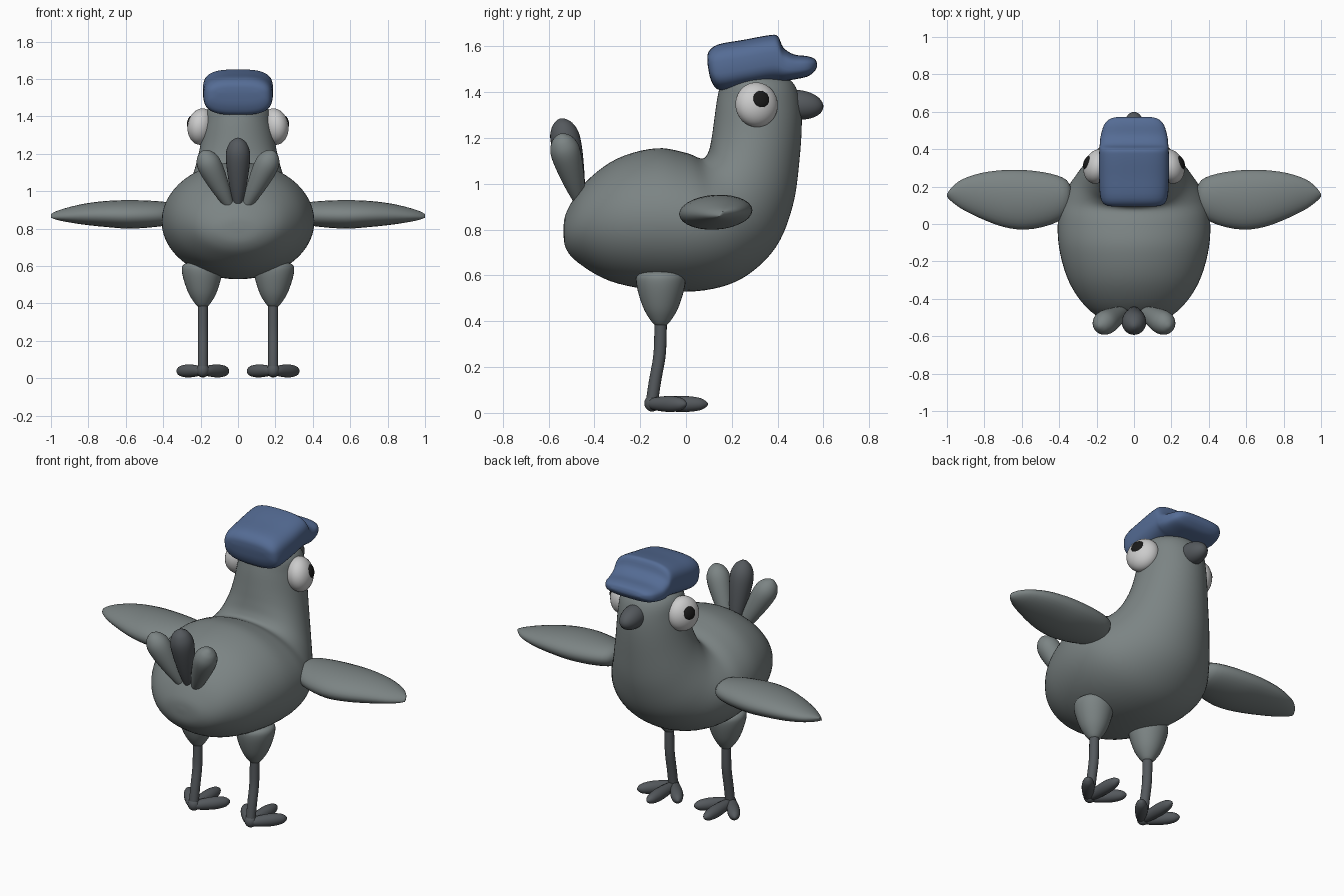
import bpy, bmesh, math
from mathutils import Vector as V

if "Cube" in bpy.data.objects:
    bpy.data.objects.remove(bpy.data.objects["Cube"])


def material(name, rgb):
    m = bpy.data.materials.new(name)
    m.diffuse_color = (*rgb, 1)
    m.use_nodes = True
    m.node_tree.nodes["Principled BSDF"].inputs["Base Color"].default_value = m.diffuse_color
    return m


BLUE = material("cap_blue", (0.09, 0.15, 0.30))
WHITE = material("eye_white", (0.75, 0.75, 0.75))
BLACK = material("pupil_black", (0.01, 0.01, 0.01))
DARK = material("dark_grey", (0.09, 0.10, 0.11))
GREY = material("body_grey", (0.20, 0.23, 0.23))


def spline(p0, p1, p2, p3, t):
    return 0.5 * (2 * p1 + (p2 - p0) * t + (2 * p0 - 5 * p1 + 4 * p2 - p3) * t * t
                  + (3 * p1 - p0 - 3 * p2 + p3) * t ** 3)


def loft(name, sections, mat, n=40, steps=4, power=2.0):
    """Skin smoothly interpolated rings; section = (edge point, opposite point, half-width vector)."""
    secs = [tuple(V(p) for p in s) for s in sections]
    rings = []
    for i in range(len(secs) - 1):
        q = [secs[max(0, min(len(secs) - 1, i + k))] for k in (-1, 0, 1, 2)]
        for j in range(steps):
            rings.append([spline(*[s[k] for s in q], j / steps) for k in range(3)])
    rings.append(secs[-1])
    bm = bmesh.new()
    loops = []
    for a, b, w in rings:
        mid, half = (a + b) / 2, (a - b) / 2
        ring = []
        for k in range(n):
            c, s = math.cos(2 * math.pi * k / n), math.sin(2 * math.pi * k / n)
            c = math.copysign(abs(c) ** (2 / power), c)
            s = math.copysign(abs(s) ** (2 / power), s)
            ring.append(bm.verts.new(mid + half * c + w * s))
        loops.append(ring)
    for r, t in zip(loops, loops[1:]):
        for k in range(n):
            bm.faces.new((r[k], r[(k + 1) % n], t[(k + 1) % n], t[k]))
    for r in (loops[0], loops[-1]):
        pole = bm.verts.new(sum((v.co for v in r), V()) / n)
        for k in range(n):
            bm.faces.new((r[k], r[(k + 1) % n], pole))
    bmesh.ops.recalc_face_normals(bm, faces=bm.faces)
    for f in bm.faces:
        f.smooth = True
    me = bpy.data.meshes.new(name)
    bm.to_mesh(me)
    bm.free()
    me.materials.append(mat)
    ob = bpy.data.objects.new(name, me)
    bpy.context.collection.objects.link(ob)
    return ob


def spindle(name, p0, p1, profile, mat, n=24):
    """Round part along an axis; profile = (fraction along axis, radius)."""
    p0, p1 = V(p0), V(p1)
    d = (p1 - p0).normalized()
    u = d.cross(V((1, 0, 0))).normalized()
    w = d.cross(u)
    secs = [(p0.lerp(p1, t) + u * r, p0.lerp(p1, t) - u * r, w * r) for t, r in profile]
    return loft(name, secs, mat, n)


def ball(name, loc, radii, mat, rot=(0, 0, 0)):
    bpy.ops.mesh.primitive_uv_sphere_add(segments=32, ring_count=20, location=loc, rotation=rot)
    ob = bpy.context.object
    ob.name = name
    ob.scale = radii
    ob.data.materials.append(mat)
    bpy.ops.object.shade_smooth()
    return ob


# body, neck and head: (top/back y, z, bottom/front y, z, half width)
body = [(-.535, .81, -.535, .79, .015), (-.52, .88, -.525, .72, .13),
        (-.44, 1.005, -.47, .655, .245), (-.30, 1.11, -.33, .575, .345),
        (-.13, 1.155, -.13, .535, .40), (.0, 1.135, .08, .535, .405),
        (.07, 1.11, .25, .59, .37), (.098, 1.14, .39, .72, .305),
        (.112, 1.20, .465, .90, .25), (.122, 1.27, .495, 1.10, .213),
        (.138, 1.38, .505, 1.30, .185), (.16, 1.45, .48, 1.42, .165),
        (.22, 1.495, .42, 1.475, .10), (.31, 1.505, .33, 1.50, .01)]
loft("body", [((0, a, b), (0, c, d), (w, 0, 0)) for a, b, c, d, w in body], GREY, 56, 5)

# cap with brim
cap = [(.093, 1.535, .095, 1.515, .10), (.098, 1.575, .11, 1.45, .155),
       (.14, 1.608, .15, 1.408, .18), (.25, 1.628, .27, 1.425, .187),
       (.36, 1.648, .35, 1.44, .187), (.40, 1.645, .40, 1.445, .185),
       (.425, 1.595, .43, 1.448, .183), (.47, 1.565, .47, 1.455, .178),
       (.53, 1.557, .53, 1.468, .16), (.562, 1.545, .56, 1.49, .13),
       (.572, 1.525, .572, 1.51, .09)]
loft("cap", [((0, a, b), (0, c, d), (w, 0, 0)) for a, b, c, d, w in cap], BLUE, 48, 4, 3.0)

# beak
ball("beak", (0, .49, 1.345), (.062, .11, .064), DARK, (math.radians(-6), 0, 0))

# wing sections: (x, leading y, trailing y, half thickness, centre z)
wing = [(.33, .17, .11, .015, .88), (.36, .235, .045, .055, .88), (.45, .27, -.005, .07, .878),
        (.58, .288, -.03, .076, .876), (.70, .288, -.015, .07, .878), (.82, .272, .03, .056, .877),
        (.92, .238, .08, .036, .873), (.975, .195, .12, .02, .87), (1.0, .16, .145, .006, .868)]

for side, s in (("left", -1), ("right", 1)):
    # wing
    loft(side + "_wing", [((s * x, a, z + .008), (s * x, b, z - .008), (0, 0, t))
                          for x, a, b, t, z in wing], GREY, 28, 3)
    # eye and pupil
    ball(side + "_eye", (s * .195, .308, 1.345), (.072, .095, .098), WHITE,
         (0, s * math.radians(-8), s * math.radians(20)))
    ball(side + "_pupil", (s * .25, .328, 1.368), (.018, .038, .038), BLACK,
         (0, s * math.radians(-12), s * math.radians(22)))
    # leg
    x = s * .188
    spindle(side + "_thigh", (x, -.11, .38), (x + s * .005, -.11, .625),
            [(0, .012), (.04, .033), (.25, .068), (.5, .092), (.75, .107), (.9, .105),
             (.97, .08), (1, .015)], GREY, 32)
    loft(side + "_shank", [((x, y + .027, z), (x, y - .027, z), (.027, 0, 0)) for y, z in
                           ((-.11, .44), (-.112, .32), (-.117, .24), (-.135, .14), (-.15, .04))],
         DARK, 16)
    # toes
    ball(side + "_heel", (x, -.148, .042), (.034, .034, .036), DARK)
    toe = [(0, .006), (.06, .02), (.25, .03), (.6, .035), (.85, .028), (.96, .015), (1, .004)]
    for label, dx, y1 in (("inner", -.135, .0), ("middle", 0, .095), ("outer", .135, .0)):
        spindle(f"{side}_{label}_toe", (x, -.165, .04), (x + s * dx, y1, .038), toe, DARK, 20)

# tail feathers
feather = [(0, .008), (.1, .024), (.35, .046), (.65, .063), (.82, .063), (.93, .045),
           (.985, .02), (1, .004)]
for label, x0, x1, z1, mat in (("left", -.03, -.19, 1.215, GREY), ("middle", 0, 0, 1.285, DARK),
                               ("right", .03, .19, 1.215, GREY)):
    spindle(label + "_tail_feather", (x0, -.455, .89), (x1, -.548, z1), feather, mat)
